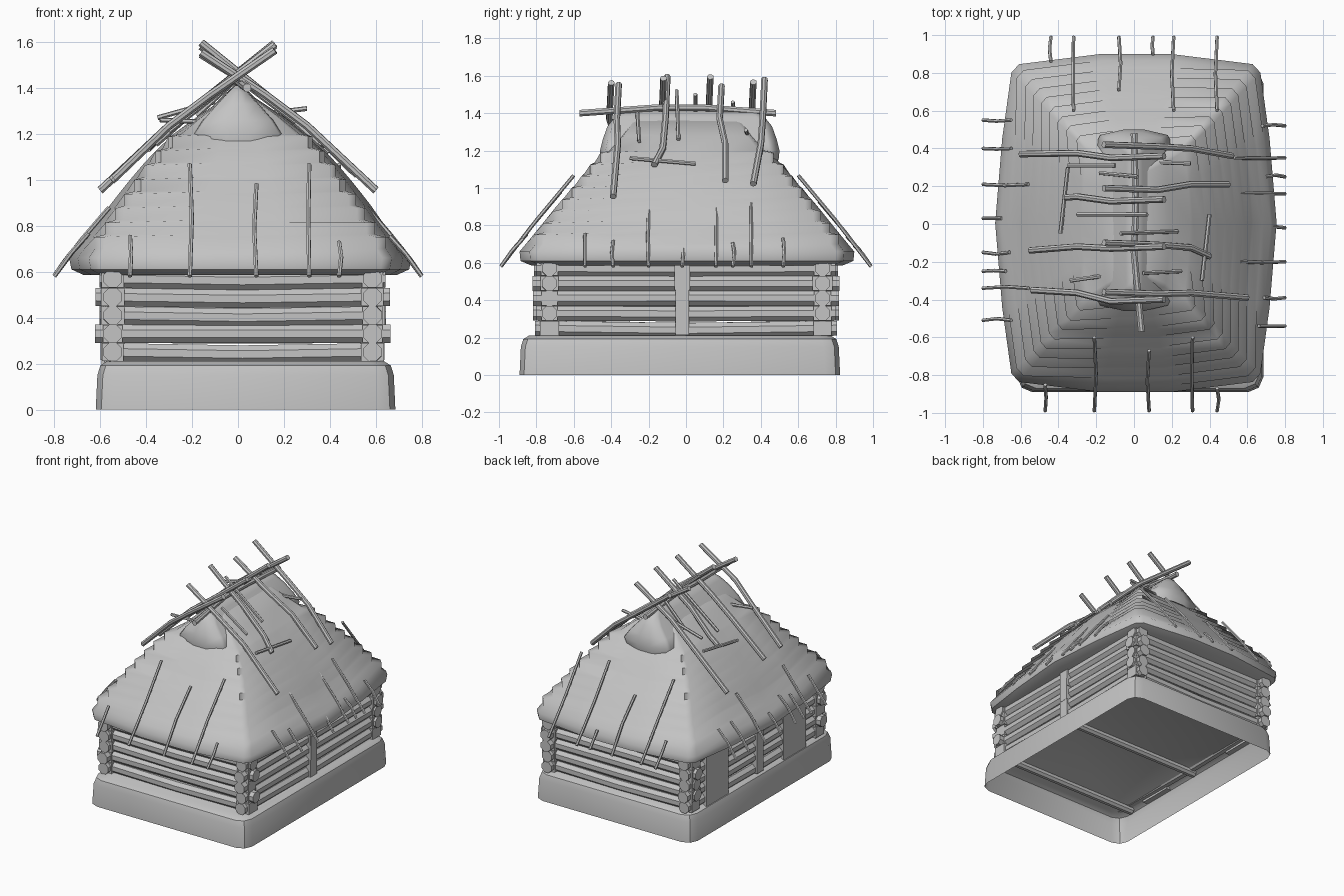
import bpy, bmesh, math, random
from mathutils import Vector

random.seed(4)
cube = bpy.data.objects.get("Cube")
if cube:
    bpy.data.objects.remove(cube, do_unlink=True)

GREY = (0.55, 0.55, 0.55, 1)
mat = bpy.data.materials.new("plain_grey")
mat.use_nodes = True
mat.diffuse_color = GREY
mat.node_tree.nodes["Principled BSDF"].inputs["Base Color"].default_value = GREY


def finish(name, bm, smooth=40):
    bmesh.ops.recalc_face_normals(bm, faces=bm.faces)
    mesh = bpy.data.meshes.new(name)
    bm.to_mesh(mesh)
    bm.free()
    obj = bpy.data.objects.new(name, mesh)
    bpy.context.collection.objects.link(obj)
    mesh.materials.append(mat)
    if smooth:
        bpy.ops.object.select_all(action='DESELECT')
        obj.select_set(True)
        bpy.context.view_layer.objects.active = obj
        bpy.ops.object.shade_smooth_by_angle(angle=math.radians(smooth))
    return obj


def loft(bm, rings, bottom=True, top=True):
    """Skin a list of closed rings that have equal point counts."""
    rows = [[bm.verts.new(p) for p in ring] for ring in rings]
    n = len(rows[0])
    for a, b in zip(rows, rows[1:]):
        for i in range(n):
            j = (i + 1) % n
            bm.faces.new((a[i], a[j], b[j], b[i]))
    if bottom:
        bm.faces.new(rows[0][::-1])
    if top:
        bm.faces.new(rows[-1])


def tube(bm, path, radius, sides=8):
    path = [Vector(p) for p in path]
    axis = (path[-1] - path[0]).normalized()
    u = axis.orthogonal().normalized()
    v = axis.cross(u)
    angles = [math.tau * (k + 0.5) / sides for k in range(sides)]
    loft(bm, [[p + radius * (u * math.cos(a) + v * math.sin(a)) for a in angles]
              for p in path])


def box(bm, center, size):
    made = bmesh.ops.create_cube(bm, size=1)["verts"]
    bmesh.ops.scale(bm, vec=size, verts=made)
    bmesh.ops.translate(bm, vec=center, verts=made)


def four_way(quarter):
    """Mirror a quarter outline, starting on the x axis, into a ring."""
    half = quarter + [(-x, y) for x, y in reversed(quarter)]
    return half + [(x, -y) for x, y in reversed(half[1:-1])]


# Hollow foundation, open underneath
def base_ring(hx, hy, c, z):
    q = [(hx, 0), (hx, hy - c), (hx - 0.3 * c, hy - 0.3 * c), (hx - c, hy)]
    return [(x + 0.033, y - 0.033, z) for x, y in four_way(q)]


bm = bmesh.new()
loft(bm, [base_ring(0.652, 0.857, 0.08, 0), base_ring(0.645, 0.85, 0.08, 0.15),
          base_ring(0.632, 0.837, 0.08, 0.192), base_ring(0.6, 0.805, 0.08, 0.212)],
     bottom=False)
finish("foundation", bm)

# Log walls with slightly bowed logs
CX, HX, HY, ROWS, PITCH = 0.02, 0.565, 0.73, 5, 0.08
bm = bmesh.new()
for row in range(ROWS):
    z = 0.25 + PITCH * row
    for s in (-1, 1):
        e = 0.05 + 0.02 * (row % 2) + random.uniform(-0.01, 0.01)
        sag = random.uniform(-0.012, 0.004)
        tube(bm, [(CX - HX - e, s * HY, z), (CX, s * HY, z + sag),
                  (CX + HX + e, s * HY, z)], 0.043)
        e = 0.08 + random.uniform(-0.015, 0.015)
        tube(bm, [(CX + s * HX, -HY - e, z), (CX + s * HX, 0, z + sag),
                  (CX + s * HX, HY + e, z)], 0.043)
finish("wall_logs", bm)

# Stacked corner blocks and middle posts
bm = bmesh.new()
for sx in (-1, 1):
    for sy in (-1, 1):
        for row in range(ROWS):
            w = random.uniform(0.085, 0.105)
            box(bm, (CX + sx * HX, sy * HY, 0.25 + PITCH * row), (w, w, PITCH * 0.97))
    for z in (0.3, 0.43, 0.54):
        box(bm, (CX + sx * HX, -0.02, z),
            (random.uniform(0.1, 0.115), random.uniform(0.07, 0.085), 0.17))
finish("corner_blocks_and_posts", bm, smooth=0)

# Plank panels on the right wall
bm = bmesh.new()
for y in (0.48, -0.43):
    box(bm, (CX - HX - 0.03, y, 0.39), (0.04, 0.26, 0.4))
finish("wall_panels", bm, smooth=0)

# Cross beams set in the floor
bm = bmesh.new()
for y in (-0.72, -0.03):
    tube(bm, [(-0.58, y, 0.2), (0.62, y, 0.2)], 0.03)
finish("floor_beams", bm)

# Thatched roof with stepped hips: profile is (z, half width, half depth)
PROFILE = [(0.585, 0.68, 0.83), (0.61, 0.735, 0.89), (0.66, 0.745, 0.895),
           (0.72, 0.70, 0.845), (0.8, 0.63, 0.78), (0.9, 0.56, 0.70),
           (1.0, 0.48, 0.61), (1.1, 0.395, 0.53), (1.2, 0.29, 0.43),
           (1.28, 0.18, 0.36), (1.36, 0.06, 0.3)]
PLAN = four_way([(1, 0), (0.95, 0.5), (0.885, 0.89), (0.83, 0.94), (0.25, 1)])


def half_size(z):
    for a, b in zip(PROFILE, PROFILE[1:]):
        if z <= b[0]:
            t = (z - a[0]) / (b[0] - a[0])
            return [a[k] + t * (b[k] - a[k]) for k in (1, 2)]
    return PROFILE[-1][1:]


def roof_ring(z, corner_z):
    mid, corner = half_size(z), half_size(corner_z)
    ring = []
    for x, y in PLAN:
        h = corner if min(abs(x), abs(y)) > 0.7 else mid
        ring.append((x * h[0] + 0.01, y * h[1] + 0.005, z))
    return ring


rings = [roof_ring(p[0], p[0]) for p in PROFILE[:3]]
steps = 8
for i in range(steps):
    z0, z1 = (0.7 + 0.5 * k / steps for k in (i, i + 1))
    rings += [roof_ring(z0, z0), roof_ring(z1 - 0.012, z0)]
rings += [roof_ring(p[0], p[0]) for p in PROFILE[8:]]
bm = bmesh.new()
loft(bm, rings)
finish("thatched_roof", bm, smooth=50)

# Rounded thatch cap over the ridge
CAP = [(1.16, 0.15, 0.46), (1.15, 0.19, 0.475), (1.2, 0.215, 0.48), (1.26, 0.17, 0.465),
       (1.33, 0.1, 0.44), (1.38, 0.05, 0.4), (1.41, 0.015, 0.36)]
bm = bmesh.new()
loft(bm, [[(x * hx, y * hy + 0.02, z) for x, y in PLAN] for z, hx, hy in CAP])
finish("ridge_cap", bm, smooth=60)

# Bent poles crossing over the ridge: (side, y at top, y at foot, foot x)
bm = bmesh.new()
for s, y0, y1, foot in [(1, 0.42, 0.36, 0.52), (-1, 0.36, 0.37, 0.6), (1, 0.19, 0.21, 0.5),
                        (-1, 0.13, 0.14, 0.36), (1, -0.1, -0.17, 0.4), (-1, -0.12, -0.14, 0.55),
                        (1, -0.36, -0.39, 0.6), (-1, -0.4, -0.35, 0.54)]:
    top = 1.6 - random.uniform(0, 0.06)
    low = 1.6 - 0.85 * (foot + 0.16)
    tube(bm, [(-0.16 * s, y0, top), (0.12 * s, y0 - 0.01, 1.37),
              (0.3 * s, (y0 + y1) / 2 + 0.01, 1.235 if foot > 0.42 else 1.21),
              (foot * s, y1, low)], 0.018)
finish("crossed_poles", bm)

# Ridge pole
bm = bmesh.new()
tube(bm, [(0.0, 0.48, 1.4), (0.01, 0.1, 1.43), (0, -0.15, 1.43), (0.04, -0.57, 1.4)], 0.019)
finish("ridge_pole", bm)

# Loose sticks near the top: (x0, y0, z0, x1, y1, z1)
LOOSE = [(-0.35, 0.31, 1.27, -0.1, 0.31, 1.34), (0.06, 0.33, 1.28, 0.3, 0.32, 1.31),
         (-0.3, 0.05, 1.21, 0.07, 0.05, 1.5), (-0.07, -0.05, 1.52, 0.23, -0.04, 1.26),
         (0.05, -0.26, 1.4, 0.25, -0.25, 1.25), (-0.34, -0.3, 1.26, -0.13, -0.27, 1.25),
         (-0.39, -0.05, 1.13, -0.35, 0.3, 1.17), (0.36, -0.3, 1.16, 0.4, 0.05, 1.13),
         (-0.18, 0.27, 1.28, 0.02, 0.25, 1.46)]
bm = bmesh.new()
for p in LOOSE:
    tube(bm, [p[:3], p[3:]], 0.011, 6)
finish("loose_sticks", bm)

# Thin sticks pinning the thatch at the eaves
bm = bmesh.new()


def eave_stick(place, outer, inner, reach):
    """Follow the slope from the eave end to the upper end."""
    drop = 0.58
    rise = drop + 1.25 * (outer - inner)
    mid = (outer + inner) / 2
    tube(bm, [reach(place, outer, drop),
              reach(place + random.uniform(-0.01, 0.01), mid, (drop + rise) / 2 + 0.01),
              reach(place, inner, rise)], 0.01, 6)


SIDES = {
    -1: [(0.55, 0.65), (0.4, 0.65), (0.21, 0.56), (0.03, 0.7), (-0.15, 0.66),
         (-0.25, 0.68), (-0.34, 0.56), (-0.51, 0.65)],
    1: [(0.52, 0.68), (0.35, 0.53), (0.25, 0.7), (0.16, 0.55), (-0.02, 0.68),
        (-0.2, 0.56), (-0.39, 0.69), (-0.54, 0.66)]}
ENDS = {
    -1: [(-0.47, 0.85), (-0.21, 0.6), (0.08, 0.67), (0.31, 0.6), (0.44, 0.87)],
    1: [(-0.44, 0.86), (-0.32, 0.6), (-0.08, 0.71), (0.1, 0.9), (0.21, 0.6), (0.44, 0.6)]}
for s in (-1, 1):
    for y, inner in SIDES[s]:
        eave_stick(y, 0.8, inner, lambda p, d, z: (s * d, p, z))
    for x, inner in ENDS[s]:
        eave_stick(x, 0.99, inner, lambda p, d, z: (p, s * d, z))
finish("eave_sticks", bm)
